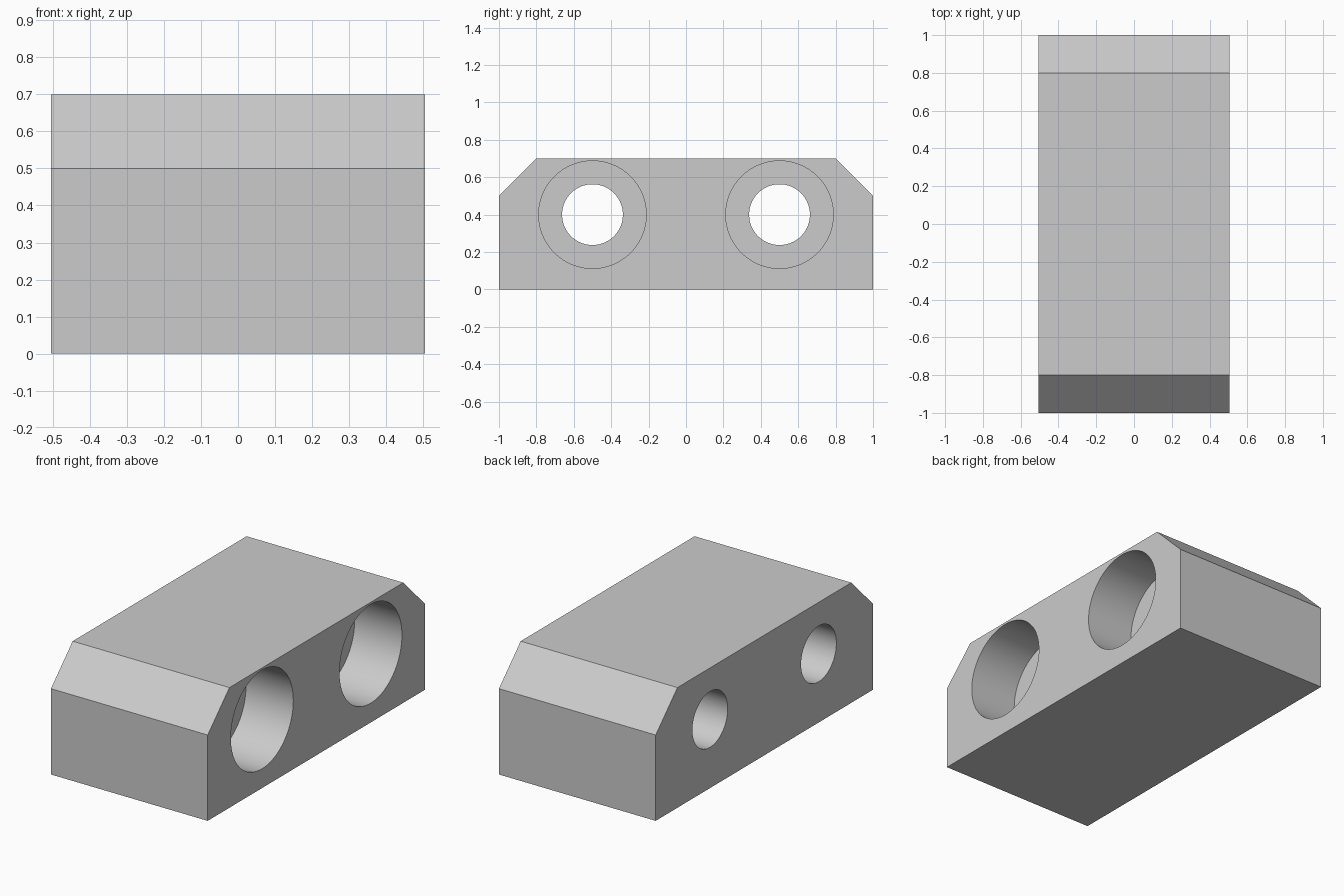
import bpy
import bmesh
import math

cube = bpy.data.objects.get("Cube")
if cube:
    bpy.data.objects.remove(cube, do_unlink=True)

HALF_WIDTH = 0.505
HOLE_Z = 0.4
BORE_DEPTH = 0.305

grey = bpy.data.materials.new("light_grey")
grey.use_nodes = True
color = (0.6, 0.6, 0.6, 1)
grey.diffuse_color = color
grey.node_tree.nodes["Principled BSDF"].inputs["Base Color"].default_value = color


def add_cutter(name, radius, x_min, x_max, y):
    """Cylinder along x, used to drill the block."""
    bpy.ops.mesh.primitive_cylinder_add(
        vertices=96, radius=radius, depth=x_max - x_min,
        location=((x_min + x_max) / 2, y, HOLE_Z),
        rotation=(0, math.pi / 2, 0))
    cutter = bpy.context.object
    cutter.name = name
    cutter.data.materials.append(grey)
    cutter.hide_render = True
    cutter.display_type = 'WIRE'
    return cutter


# Block: side profile with two chamfered top corners, extruded across x
profile = [(-1, 0), (1, 0), (1, 0.5), (0.8, 0.7), (-0.8, 0.7), (-1, 0.5)]
bm = bmesh.new()
face = bm.faces.new([bm.verts.new((-HALF_WIDTH, y, z)) for y, z in profile])
extruded = bmesh.ops.extrude_face_region(bm, geom=[face])["geom"]
bmesh.ops.translate(bm, vec=(2 * HALF_WIDTH, 0, 0),
                    verts=[v for v in extruded if isinstance(v, bmesh.types.BMVert)])
bmesh.ops.recalc_face_normals(bm, faces=bm.faces)
mesh = bpy.data.meshes.new("mounting_block")
bm.to_mesh(mesh)
bm.free()
mesh.materials.append(grey)
block = bpy.data.objects.new("mounting_block", mesh)
bpy.context.collection.objects.link(block)

# Two through holes, each with a wide counterbore on the left side
cutters = []
for end, y in (("front", -0.5), ("back", 0.5)):
    cutters.append(add_cutter(end + "_hole_cutter", 0.1625, -0.7, 0.7, y))
    cutters.append(add_cutter(end + "_counterbore_cutter", 0.2875,
                              HALF_WIDTH - BORE_DEPTH, 0.7, y))

bpy.ops.object.select_all(action='DESELECT')
block.select_set(True)
bpy.context.view_layer.objects.active = block
for cutter in cutters:
    drill = block.modifiers.new(cutter.name, 'BOOLEAN')
    drill.operation = 'DIFFERENCE'
    drill.solver = 'EXACT'
    drill.object = cutter
    bpy.ops.object.modifier_apply(modifier=drill.name)
for cutter in cutters:
    bpy.data.objects.remove(cutter, do_unlink=True)

# Smooth bores, crisp block edges
bpy.ops.object.shade_smooth_by_angle(angle=math.radians(30))
